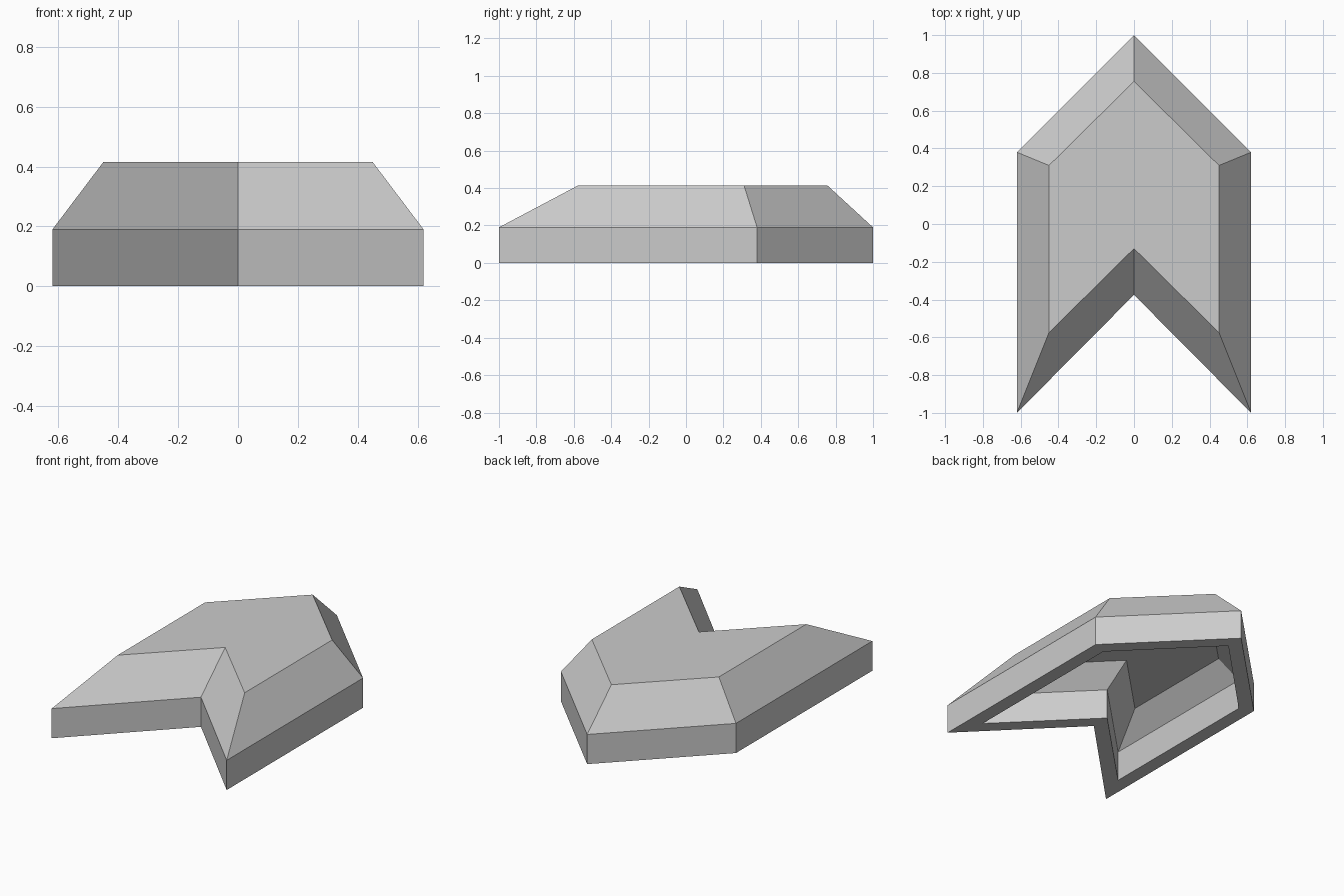
import bpy
import bmesh

cube = bpy.data.objects.get("Cube")
if cube:
    bpy.data.objects.remove(cube, do_unlink=True)

grey = bpy.data.materials.new("light grey")
grey.use_nodes = True
colour = (0.6, 0.6, 0.6, 1)
grey.diffuse_color = colour
grey.node_tree.nodes["Principled BSDF"].inputs["Base Color"].default_value = colour


def chevron(bm, half, nose, shoulder, tail, notch, z):
    """One chevron outline, counter-clockwise from the nose."""
    points = [(0, nose), (-half, shoulder), (-half, tail),
              (0, notch), (half, tail), (half, shoulder)]
    return [bm.verts.new((x, y, z)) for x, y in points]


bm = bmesh.new()
# Outlines from the cavity ceiling, down round the rim, up to the top face
rings = [
    chevron(bm, 0.41, 0.71, 0.30, -0.48, -0.07, 0.32),
    chevron(bm, 0.53, 0.88, 0.345, -0.78, -0.25, 0.195),
    chevron(bm, 0.53, 0.88, 0.345, -0.78, -0.25, 0),
    chevron(bm, 0.62, 1.0, 0.38, -1.0, -0.375, 0),
    chevron(bm, 0.62, 1.0, 0.38, -1.0, -0.375, 0.19),
    chevron(bm, 0.45, 0.755, 0.31, -0.575, -0.13, 0.415),
]
for lower, upper in zip(rings, rings[1:]):
    for i in range(6):
        j = (i + 1) % 6
        bm.faces.new((lower[i], lower[j], upper[j], upper[i]))

# Ceiling and top, each split along the centre line
for ring in (rings[0][::-1], rings[-1]):
    centre = [i for i, v in enumerate(ring) if v.co.x == 0]
    a, b = centre
    bm.faces.new(ring[a:b + 1])
    bm.faces.new(ring[b:] + ring[:a + 1])
bmesh.ops.recalc_face_normals(bm, faces=bm.faces[:])

mesh = bpy.data.meshes.new("chevron_shell")
bm.to_mesh(mesh)
bm.free()
mesh.materials.append(grey)
shell = bpy.data.objects.new("chevron_shell", mesh)
bpy.context.collection.objects.link(shell)
